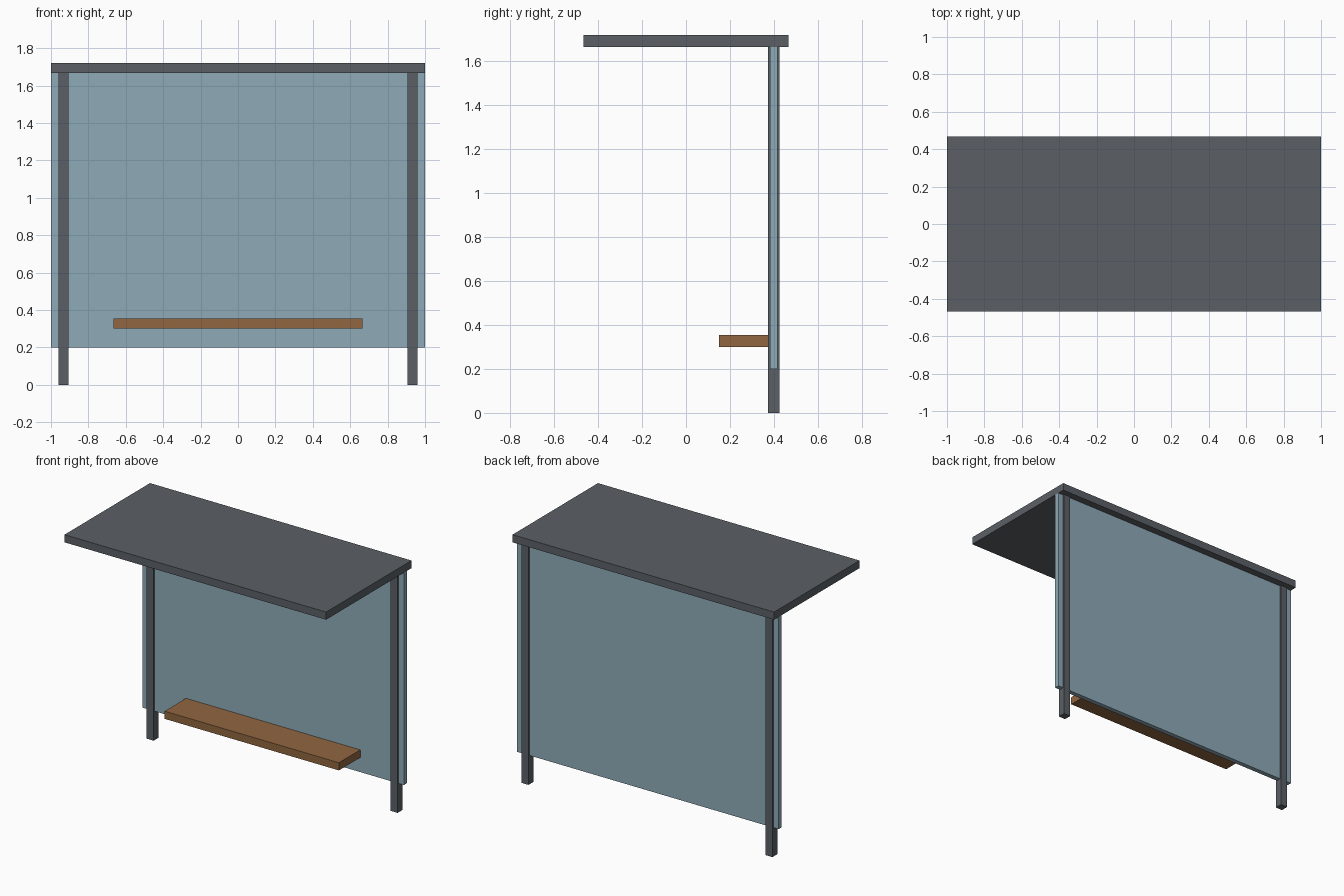
import bpy
import bmesh
from mathutils import Vector

default_cube = bpy.data.objects.get("Cube")
if default_cube:
    bpy.data.objects.remove(default_cube, do_unlink=True)


def make_material(name, rgb):
    color = (*rgb, 1.0)
    mat = bpy.data.materials.new(name)
    mat.use_nodes = True
    mat.diffuse_color = color
    bsdf = next(n for n in mat.node_tree.nodes if n.type == "BSDF_PRINCIPLED")
    bsdf.inputs["Base Color"].default_value = color
    return mat


def make_box(name, size, center, mat):
    bm = bmesh.new()
    bmesh.ops.create_cube(bm, size=1.0)
    bmesh.ops.scale(bm, vec=Vector(size), verts=bm.verts)
    mesh = bpy.data.meshes.new(name)
    bm.to_mesh(mesh)
    bm.free()
    mesh.materials.append(mat)
    obj = bpy.data.objects.new(name, mesh)
    obj.location = center
    bpy.context.collection.objects.link(obj)
    return obj


steel = make_material("dark grey steel", (0.105, 0.117, 0.133))
glass = make_material("pale blue glass", (0.275, 0.408, 0.485))
wood = make_material("brown wood", (0.283, 0.133, 0.052))

THICK = 0.053     # shared thickness of posts, roof and bench
POST_TOP = 1.667  # underside of the roof
PANEL_BOTTOM = 0.2
BACK_Y = 0.4      # line of the posts and rear panel

# Flat cantilevered roof
make_box("roof", (2, 0.933, THICK), (0, 0, POST_TOP + THICK / 2), steel)

# Pair of rear posts
for side, sign in (("left", 1), ("right", -1)):
    make_box(side + "_post", (THICK, THICK, POST_TOP),
             (sign * 0.933, BACK_Y, POST_TOP / 2), steel)

# Rear panel, raised off the ground and thinner than the posts
make_box("back_panel", (2, 0.033, POST_TOP - PANEL_BOTTOM),
         (0, BACK_Y, (POST_TOP + PANEL_BOTTOM) / 2), glass)

# Bench plank fixed to the panel
make_box("bench_seat", (1.333, 0.233, THICK), (0, 0.267, 0.327), wood)
